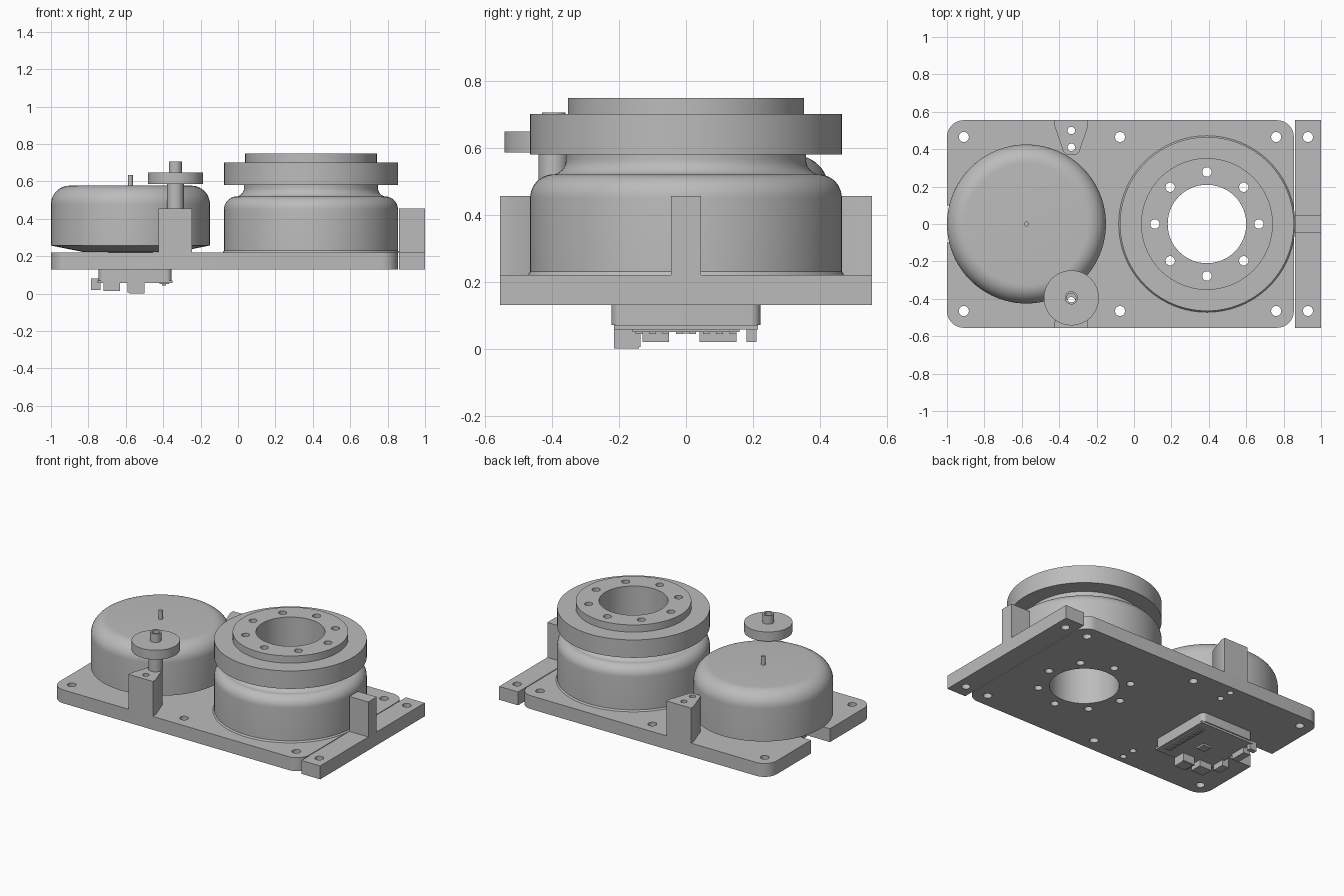
import bpy, bmesh, math
from mathutils import Matrix, Vector

if "Cube" in bpy.data.objects:
    bpy.data.objects.remove(bpy.data.objects["Cube"])

grey = bpy.data.materials.new("machined grey")
grey.use_nodes = True
GREY = (0.5, 0.5, 0.5, 1)
grey.diffuse_color = GREY
grey.node_tree.nodes["Principled BSDF"].inputs["Base Color"].default_value = GREY


def make(name, bm):
    bmesh.ops.remove_doubles(bm, verts=bm.verts, dist=1e-6)
    bmesh.ops.recalc_face_normals(bm, faces=bm.faces)
    mesh = bpy.data.meshes.new(name)
    bm.to_mesh(mesh)
    bm.free()
    mesh.materials.append(grey)
    obj = bpy.data.objects.new(name, mesh)
    bpy.context.collection.objects.link(obj)
    return obj


def activate(obj):
    bpy.ops.object.select_all(action='DESELECT')
    obj.select_set(True)
    bpy.context.view_layer.objects.active = obj


def smooth(obj):
    activate(obj)
    bpy.ops.object.shade_smooth_by_angle(angle=math.radians(30))


def prism(name, pts, z0, z1):
    bm = bmesh.new()
    face = bm.faces.new([bm.verts.new((x, y, z0)) for x, y in pts])
    ext = bmesh.ops.extrude_face_region(bm, geom=[face])["geom"]
    bmesh.ops.translate(bm, vec=(0, 0, z1 - z0),
                        verts=[v for v in ext if isinstance(v, bmesh.types.BMVert)])
    return make(name, bm)


def box(name, x0, x1, y0, y1, z0, z1):
    return prism(name, [(x0, y0), (x1, y0), (x1, y1), (x0, y1)], z0, z1)


def rounded(x0, x1, y0, y1, r):
    """Outline of a rectangle with round corners."""
    corners = [(x1 - r, y1 - r), (x0 + r, y1 - r), (x0 + r, y0 + r), (x1 - r, y0 + r)]
    return [(cx + r * math.cos(a), cy + r * math.sin(a))
            for i, (cx, cy) in enumerate(corners)
            for a in [math.pi / 2 * (i + k / 8) for k in range(9)]]


def arc(cr, cz, r, a0, a1, n=8):
    """Arc points of a lathe profile, in degrees."""
    return [(cr + r * math.cos(math.radians(a0 + (a1 - a0) * k / n)),
             cz + r * math.sin(math.radians(a0 + (a1 - a0) * k / n))) for k in range(n + 1)]


def lathe(name, profile, cx, cy, closed=False, steps=96):
    bm = bmesh.new()
    vs = [bm.verts.new((r, 0, z)) for r, z in profile]
    edges = [bm.edges.new(p) for p in zip(vs, vs[1:])]
    if closed:
        edges.append(bm.edges.new((vs[-1], vs[0])))
    bmesh.ops.spin(bm, geom=vs + edges, cent=(0, 0, 0), axis=(0, 0, 1),
                   angle=2 * math.pi, steps=steps, use_merge=True)
    bmesh.ops.translate(bm, vec=(cx, cy, 0), verts=bm.verts)
    obj = make(name, bm)
    smooth(obj)
    return obj


def drill(obj, holes, extra=None):
    """Cut vertical through holes given as (x, y, radius)."""
    bm = bmesh.new()
    for x, y, r in holes:
        bmesh.ops.create_cone(bm, cap_ends=True, segments=64 if r > 0.1 else 24,
                              radius1=r, radius2=r, depth=4,
                              matrix=Matrix.Translation((x, y, 0)))
    cutters = [make("hole_cutter", bm)] + ([extra] if extra else [])
    for cutter in cutters:
        cutter.hide_render = True
        mod = obj.modifiers.new("holes", 'BOOLEAN')
        mod.object = cutter
        mod.solver = 'EXACT'
        activate(obj)
        bpy.ops.object.modifier_apply(modifier=mod.name)
        bpy.data.objects.remove(cutter)
    smooth(obj)


# Shared layout
BX, MX, PX, PY = 0.39, -0.575, -0.335, -0.395
W = 0.555
bolts = [(BX + 0.278 * math.cos(k * math.pi / 4), 0.278 * math.sin(k * math.pi / 4), 0.025)
         for k in range(8)]
post_holes = [(PX, s * y, 0.02) for s in (-1, 1) for y in (0.41, 0.5)]

# Base plate with mounting holes, bore and cable notch
plate = prism("base_plate", rounded(-1, 0.855, -W, W, 0.09), 0.13, 0.22)
mounts = [(x, s * 0.465, 0.027) for x in (-0.91, -0.075, 0.76) for s in (-1, 1)]
notch = box("notch_cutter", -1.1, -0.76, -0.1, 0.1, 0, 0.4)
drill(plate, mounts + bolts + post_holes + [(BX, 0, 0.21)], notch)

# End bar with upright stop
bar = box("end_bar", 0.86, 1, -W, W, 0.13, 0.22)
drill(bar, [(0.93, s * 0.465, 0.027) for s in (-1, 1)])
box("end_stop", 0.86, 1, -0.045, 0.045, 0.22, 0.455)

# Tapered posts on both long edges
for side, name in ((-1, "front_post"), (1, "back_post")):
    half = [(0.09, W), (0.09, W - 0.03), (0.042, 0.385), (0.025, 0.37)]
    outline = half + [(-x, y) for x, y in reversed(half)]
    post = prism(name, [(PX + x, side * y) for x, y in outline], 0.22, 0.455)
    drill(post, [h for h in post_holes if h[1] * side > 0])

# Large bearing housing, with hollow bore
housing = lathe("bearing_housing",
                [(0.21, 0.22), (0.472, 0.22), (0.465, 0.23)]
                + arc(0.395, 0.45, 0.07, 0, 80)
                + arc(0.405, 0.565, 0.047, 268, 180)
                + [(0.358, 0.58), (0.21, 0.58)], BX, 0, closed=True)
drill(housing, bolts)

# Rotating ring and top flange
ring = lathe("rotating_ring", [(0.21, 0.58), (0.465, 0.58), (0.465, 0.70), (0.21, 0.70)],
             BX, 0, closed=True)
drill(ring, bolts)
flange = lathe("top_flange", [(0.21, 0.70), (0.352, 0.70), (0.352, 0.748), (0.21, 0.748)],
               BX, 0, closed=True)
drill(flange, bolts)

# Motor can with shaft
lathe("motor_can", [(0, 0.22), (0.25, 0.222), (0.425, 0.257)]
      + arc(0.325, 0.477, 0.1, 0, 90, 12) + [(0, 0.577)], MX, 0)
lathe("motor_shaft", [(0, 0.57), (0.013, 0.57), (0.013, 0.635), (0, 0.635)], MX, 0, steps=24)

# Idler pulley on a hollow spindle
lathe("idler_spindle", [(0.024, 0.455), (0.045, 0.455), (0.045, 0.585), (0.024, 0.585)],
      PX, PY, closed=True, steps=48)
lathe("idler_pulley", [(0.024, 0.585), (0.147, 0.585), (0.147, 0.648), (0.035, 0.648),
                       (0.035, 0.705), (0.024, 0.705)], PX, PY, closed=True)

# Controller housing and board under the plate
case = prism("controller_case", rounded(-0.745, -0.355, -0.222, 0.222, 0.03), 0.07, 0.13)
smooth(case)
box("circuit_board", -0.75, -0.35, -0.215, 0.215, 0.057, 0.07)

# Connectors along the board edges
for i, x in enumerate((-0.72, -0.59)):
    box(f"side_connector_{i}", x, x + 0.09, -0.215, -0.135, 0.005 + 0.01 * (1 - i), 0.057)
for i, (y, w) in enumerate(((-0.13, 0.08), (0.04, 0.11), (0.18, 0.03))):
    box(f"end_connector_{i}", -0.785, -0.735, y, y + w, 0.02, 0.08)
box("large_connector", -0.58, -0.5, -0.215, -0.14, 0, 0.057)
box("main_chip", -0.58, -0.52, -0.03, 0.03, 0.045, 0.057)

# Pin header
box("pin_header", -0.42, -0.37, -0.16, 0.16, 0.05, 0.057)
for k in range(8):
    y = -0.14 + 0.04 * k
    box(f"header_pin_{k}", -0.405, -0.385, y - 0.01, y + 0.01, 0.044, 0.05)
